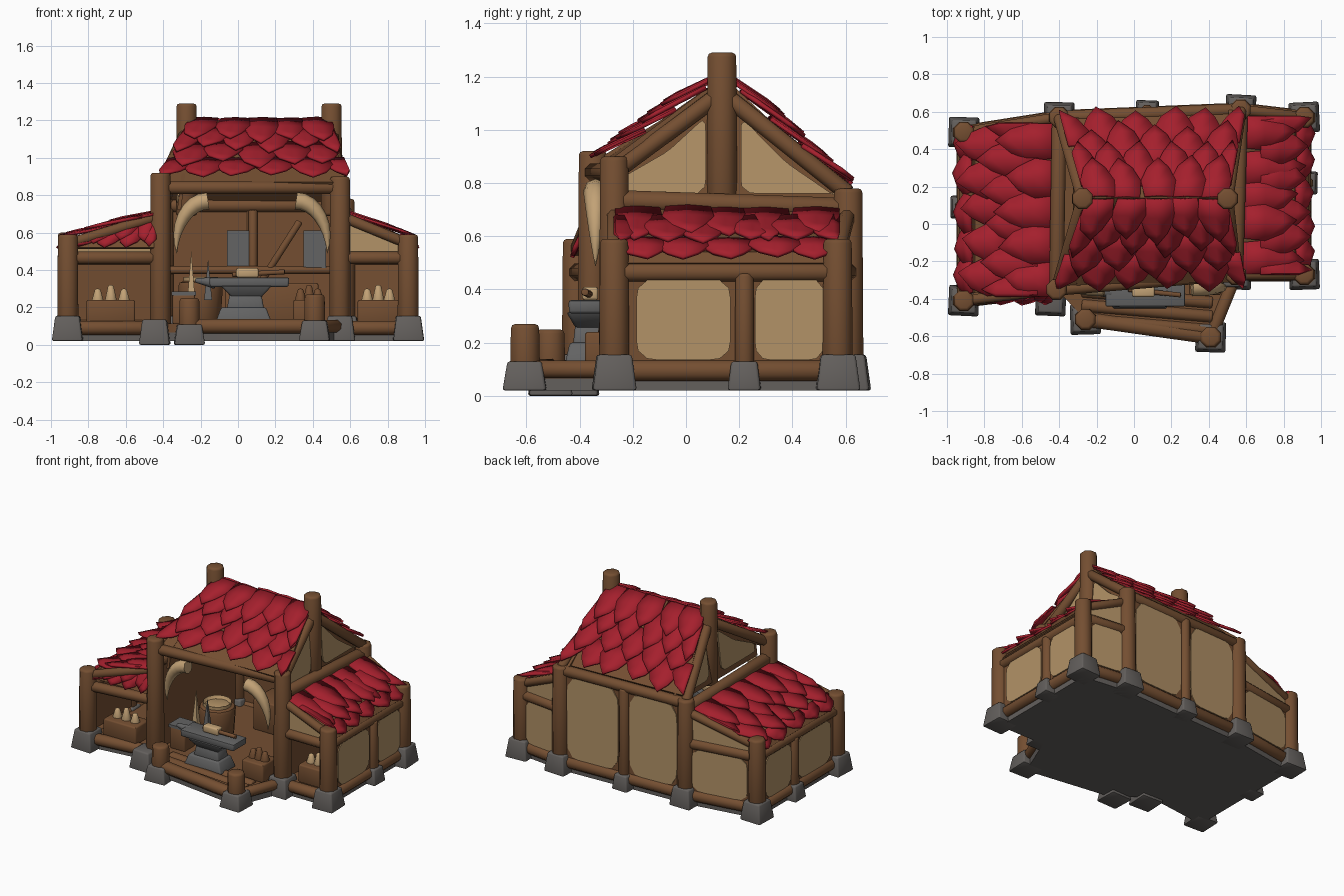
import bpy, bmesh, math, random
from mathutils import Vector as V, Matrix

if "Cube" in bpy.data.objects:
    bpy.data.objects.remove(bpy.data.objects["Cube"])
random.seed(4)

def mat(name, r, g, b):
    m = bpy.data.materials.new(name)
    m.diffuse_color = (r, g, b, 1)
    m.use_nodes = True
    m.node_tree.nodes["Principled BSDF"].inputs["Base Color"].default_value = m.diffuse_color
    return m

RED = mat("red_shingle", 0.375, 0.014, 0.026)
WOOD = mat("brown_wood", 0.175, 0.077, 0.031)
TAN = mat("tan_plaster", 0.45, 0.29, 0.135)
STONE = mat("grey_stone", 0.125, 0.115, 0.108)
IRON = mat("grey_iron", 0.125, 0.125, 0.125)
BONE = mat("pale_horn", 0.54, 0.36, 0.18)

def finish(name, bm, m, bevel=0.0):
    bmesh.ops.recalc_face_normals(bm, faces=bm.faces)
    if bevel:
        sharp = [e for e in bm.edges if e.is_manifold and e.calc_face_angle() > 1.0]
        bmesh.ops.bevel(bm, geom=sharp, offset=bevel, segments=2, profile=0.5, affect='EDGES')
    me = bpy.data.meshes.new(name)
    bm.to_mesh(me)
    bm.free()
    me.materials.append(m)
    me.shade_smooth()
    me.set_sharp_from_angle(angle=math.radians(46))
    ob = bpy.data.objects.new(name, me)
    bpy.context.collection.objects.link(ob)
    return ob

def log(name, a, b, r=0.036, r2=None, m=WOOD, sides=8):
    a, b = V(a), V(b)
    bm = bmesh.new()
    rot = (b - a).to_track_quat('Z', 'Y').to_matrix().to_4x4()
    bmesh.ops.create_cone(bm, cap_ends=True, segments=sides, radius1=r, radius2=r if r2 is None else r2,
                          depth=(b - a).length,
                          matrix=Matrix.Translation((a + b) / 2) @ rot @ Matrix.Rotation(math.pi / sides, 4, 'Z'))
    return finish(name, bm, m, r * 0.25 if r2 != 0 else 0)

def block(name, c, size, m=WOOD, taper=1.0, turn=0, bevel=0.01):
    bm = bmesh.new()
    bmesh.ops.create_cube(bm, size=1)
    for v in bm.verts:
        k = taper if v.co.z > 0 else 1
        v.co = V((v.co.x * size[0] * k, v.co.y * size[1] * k, v.co.z * size[2]))
    bmesh.ops.transform(bm, matrix=Matrix.Translation(c) @ Matrix.Rotation(turn, 4, 'Z'), verts=bm.verts)
    return finish(name, bm, m, bevel)

def plate(name, pts, offset, m):
    bm = bmesh.new()
    f = bm.faces.new([bm.verts.new(p) for p in pts])
    ext = bmesh.ops.extrude_face_region(bm, geom=[f])
    bmesh.ops.translate(bm, vec=V(offset), verts=[g for g in ext['geom'] if isinstance(g, bmesh.types.BMVert)])
    return finish(name, bm, m)

def rounded(pts, k=0.13):
    for s in range(2):
        pts = [q for i, p in enumerate(pts) for q in
               (p.lerp(pts[(i + 1) % len(pts)], k), p.lerp(pts[(i + 1) % len(pts)], 1 - k))]
    return pts

def shingles(name, tl, tr, bl, br, rows, cols, rise=0.042):
    """overlapping pointed scales laid over a four-cornered slope"""
    tl, tr, bl, br = map(V, (tl, tr, bl, br))
    n = (tr - tl + br - bl).cross(bl - tl + br - tr).normalized()
    n = n if n.z > 0 else -n
    P = lambda u, v: tl.lerp(tr, u).lerp(bl.lerp(br, u), v)
    plate(name + "_boards", [p - n * 0.02 for p in (tl, tr, br, bl)], n * 0.02, WOOD)
    bm = bmesh.new()
    for r in range(rows):
        for c in range(cols + r % 2):
            uc = (c + 0.5 - 0.5 * (r % 2) + random.uniform(-0.12, 0.12)) / cols
            v0 = max(0, (r - 0.45) / rows)
            ln = min((1.75 + random.uniform(-0.2, 0.25)) / rows, 1.04 - v0 + random.uniform(-0.05, 0.04))
            lift = random.uniform(0.002, 0.012)
            def vert(s, t):
                u = min(1.02, max(-0.02, uc + s / cols))
                return bm.verts.new(P(u, v0 + t * ln) + n * (lift + rise * t + 0.006 * (s == 0)))
            rings = [[vert(-w, t), vert(0, t), vert(w, t)] for t, w in ((0, .52), (.4, .6), (.74, .36))]
            tip = vert(random.uniform(-0.12, 0.12), 1)
            for j in (0, 1):
                for a, b in zip(rings, rings[1:]):
                    bm.faces.new((a[j], a[j + 1], b[j + 1], b[j]))
                bm.faces.new((rings[-1][j], rings[-1][j + 1], tip))
    s = finish(name, bm, RED).modifiers.new("thickness", 'SOLIDIFY')
    s.thickness, s.offset = 0.014, 0

# posts on tapered stone feet: x, y, top height (L/R side, W wing / M main, F front / B back)
posts = {"LWB": (-.91, .49, .60), "LWF": (-.91, -.41, .59), "LMB": (-.4, .57, .78), "LMF": (-.415, -.35, .92),
         "RMB": (.57, .61, .78), "RMF": (.545, -.27, .9), "RWB": (.91, .57, .59), "RWF": (.91, -.27, .59),
         "PL": (-.26, -.51, .25), "PR": (.41, -.605, .27),
         "left_mid": (-.92, .09, .46), "right_mid": (.92, .22, .46), "back_mid": (.07, .6, .74)}
WORDS = {"L": "left", "R": "right", "W": "wing", "M": "main", "F": "front", "B": "back", "P": "porch"}
full = lambda k: "_".join(WORDS[c] for c in k) if k.isupper() else k
at = lambda k, z: V((posts[k][0], posts[k][1], z))
for k, (x, y, top) in posts.items():
    mid, porch = k.islower(), k[0] == "P"
    r = 0.04 if mid else 0.062
    log(full(k) + "_post", at(k, .05), at(k, top), r, r * .92)
    w, h = (0.125 if mid else 0.165), (0.11 if mid or porch else 0.135)
    z0 = 0 if k in ("LMF", "PL") else 0.02
    push = V((-.03, -.06, 0)) if k == "LMF" else V()
    block(full(k) + "_stone", at(k, z0 + h / 2) + push, (w, w, h), STONE, 0.78, random.uniform(-.06, .06))

# ground slab and plank floor over the footprint of the outer posts
foot = ["LWF", "LMF", "PL", "PR", "RMF", "RWF", "RWB", "RMB", "LMB", "LWB"]
plate("ground_slab", [at(k, .02) for k in foot], (0, 0, .045), STONE)
plate("floor", [at(k, .065) for k in foot], (0, 0, .05), WOOD)

# outer walls, counter-clockwise, with plaster panels on the outside
def wall(name, a, b, top, panels):
    d = (at(b, 0) - at(a, 0)).normalized()
    out = V((d.y, -d.x, 0))
    W = lambda t, z: at(a, z).lerp(at(b, z), t)
    plate(name, [p - out * 0.015 for p in (W(0, .1), W(1, .1), W(1, top), W(0, top))], out * 0.03, WOOD)
    log(name + "_sill", W(0, .095), W(1, .095), .042)
    log(name + "_top_beam", W(0, top), W(1, top), .038)
    for i, (s, e) in enumerate(panels):
        pts = rounded([W(s, .135), W(e, .135), W(e, top - .025), W(s, top - .025)])
        plate(f"{name}_panel_{i}", [p + out * 0.012 for p in pts], out * 0.009, TAN)

wall("right_wall", "RWF", "RWB", .465, [(.10, .52), (.63, .94)])
wall("right_wing_back_wall", "RWB", "RMB", .465, [(.15, .88)])
wall("main_back_wall", "RMB", "LMB", .745, [(.06, .47), (.56, .94)])
wall("left_wing_back_wall", "LMB", "LWB", .465, [(.1, .88)])
wall("left_wall", "LWB", "LWF", .465, [(.08, .40), (.49, .9)])

# wing fronts, sloped beams and plaster triangles; main side walls, gables and ridge posts
for S, s in (("L", -1), ("R", 1)):
    side = WORDS[S]
    wf, mf, wb, mb = (S + k for k in ("WF", "MF", "WB", "MB"))
    log(side + "_wing_front_beam", at(mf, .465), at(wf, .465))
    log(side + "_wing_front_sill", at(mf, .09), at(wf, .09), .04)
    for m, w in ((mf, wf), (mb, wb)):
        log(full(w) + "_slope_beam", at(m, .69), at(w, .54), .03)
        if w != "LWF":
            plate(full(w) + "_triangle", [at(m, .47), at(w, .47), at(w, .53), at(m, .68)], (0, .01, 0), TAN)
    plate(side + "_inner_wall", [at(mf, .1), at(mb, .1), at(mb, .74), at(mf, .74)], (-s * .02, 0, 0), WOOD)
    log(side + "_tie_beam", at(mf, .735), at(mb, .705), .042)
    apex = V((.5 if s > 0 else -.275, .135, 1.14))
    log(side + "_ridge_post", apex - V((0, 0, .45)), apex + V((0, 0, .15)), .062, .058)
    low_x = apex.x + s * (.03 if s > 0 else .05)
    # gable plane leans from the tie beam up to the ridge
    G = lambda y, z: V((low_x + (apex.x - low_x) * (z - .72) / .42, y, z))
    yf, yb = posts[mf][1], posts[mb][1]
    plate(side + "_gable", [G(yf, .72), G(yb, .72), G(yb, .78), G(apex.y, 1.17), G(yf, .86)], (-s * .02, 0, 0), WOOD)
    for k, y, z in ((mf, yf, .86), (mb, yb, .78)):
        log(full(k) + "_rake_beam", at(k, z - .02), apex, .034)
        Y = lambda t: apex.y + (y - apex.y) * t
        pts = [G(Y(.93), .76), G(Y(.15), .76), G(Y(.15), 1.05), G(Y(.5), (z + 1.12) / 2 - .07), G(Y(.93), z - .04)]
        plate(full(k) + "_gable_panel", [p + V((s * .001, 0, 0)) for p in rounded(pts, .1)], (s * .008, 0, 0), TAN)

log("front_lintel", at("LMF", .84), at("RMF", .84))
log("ridge_beam", (-.27, .135, 1.15), (.5, .135, 1.15))
log("porch_front_beam", at("PL", .1), at("PR", .1), .042)
log("porch_side_beam", at("PR", .1), at("RMF", .1))

# roof shingles; the wings end in a short steep overhang
shingles("main_roof_front", (-.24, .14, 1.2), (.48, .14, 1.2), (-.42, -.33, .87), (.58, -.31, .87), 4, 5)
shingles("main_roof_back", (-.25, .14, 1.2), (.49, .14, 1.2), (-.38, .56, .79), (.58, .59, .78), 4, 5)
shingles("left_wing_hip", (-.7, -.355, .62), (-.43, -.34, .7), (-.86, -.4, .52), (-.45, -.4, .52), 2, 3, .02)
for side, s, xt, y0, y1, rows in (("left", -1, .42, -.37, .52, 3), ("right", 1, .58, -.25, .56, 2)):
    for part, xa, za, xb, zb, k in (("roof", xt, .7, .91, .56, rows), ("overhang", .86, .585, .935, .5, 1)):
        shingles(f"{side}_wing_{part}", (s * xa, y0, za), (s * xa, y1, za), (s * xb, y0, zb), (s * xb, y1, zb), k, 5, .025)

# curved horns hung beneath the lintel, tapering along an arc
for name, s, cx in (("right_horn", 1, .31), ("left_horn", -1, -.16)):
    cu = bpy.data.curves.new(name, 'CURVE')
    cu.dimensions, cu.bevel_depth, cu.bevel_resolution, cu.use_fill_caps = '3D', 0.045, 2, True
    sp = cu.splines.new('POLY')
    sp.points.add(8)
    for i, p in enumerate(sp.points):
        a = i / 8 * math.radians(100)
        p.co = (cx + s * .17 * math.sin(a), -.34, .53 + .24 * math.cos(a), 1)
        p.radius = 1.03 - (i / 8) ** 2
    sp.use_smooth = True
    cu.materials.append(BONE)
    bpy.context.collection.objects.link(bpy.data.objects.new(name, cu))

# anvil: stacked blocks (the upper ones flare), horn and hammer
for part, x, z, w, h, d, k in (("foot", .03, .16, .3, .08, .18, .8), ("waist", .04, .23, .2, .08, .12, .85),
                               ("shoulder", .045, .285, .16, .06, .1, 1.7), ("top", .06, .335, .42, .05, .15, 1.02)):
    block("anvil_" + part, (x, -.365, z), (w, d, h), IRON, k)
log("anvil_horn", (-.12, -.365, .33), (-.23, -.365, .345), .035, .012, IRON)
log("hammer_handle", (-.03, -.35, .375), (.25, -.38, .39), .014)
block("hammer_head", (.05, -.36, .385), (.12, .06, .05), BONE)

# porch boards
for i in range(3):
    y = -.36 - .075 * i
    log(f"porch_board_{i}", (-.28, y, .1), (.42, y - .06, .1))

# crates with goods in both wings and by the forge
for name, x, y, w in (("left_crate", -.68, -.3, .26), ("right_crate", .75, -.15, .22), ("forge_crate", .38, -.3, .17)):
    block(name, (x, y, .175), (w, .16, .13))
    for i in range(3):
        gx = x + (i - 1) * w * .27
        log(f"{name}_goods_{i}", (gx, y, .23), (gx, y, .3 + .02 * (i % 2)), .036, .015,
            WOOD if name == "forge_crate" else BONE)

# forge furnishings
log("water_barrel", (-.2, .05, .11), (-.2, .05, .34), .11, .125, WOOD, 12)
log("barrel_top", (-.2, .05, .34), (-.2, .05, .348), .095, None, TAN, 12)
block("tool_block", (-.29, -.22, .19), (.12, .12, .16))
block("tool_block_top", (-.29, -.22, .275), (.13, .13, .02), IRON, bevel=0)
for i, m in enumerate((BONE, IRON)):
    x = -.25 + .09 * i
    log(f"blade_{i}", (x, -.12, .24), (x, -.12, .5 - .04 * i), .03, 0, m, 4)
    block(f"wall_plate_{i}", (.41 * i, .55, .5), (.12, .02, .22), IRON, bevel=0)
block("workbench", (.18, .38, .22), (.5, .22, .22))
log("inner_rail", (-.38, .53, .4), (.55, .56, .4), .022)
log("inner_brace", (.1, .55, .3), (.33, .55, .66), .02)
log("inner_stud", (.08, .56, .1), (.08, .56, .72), .025)
